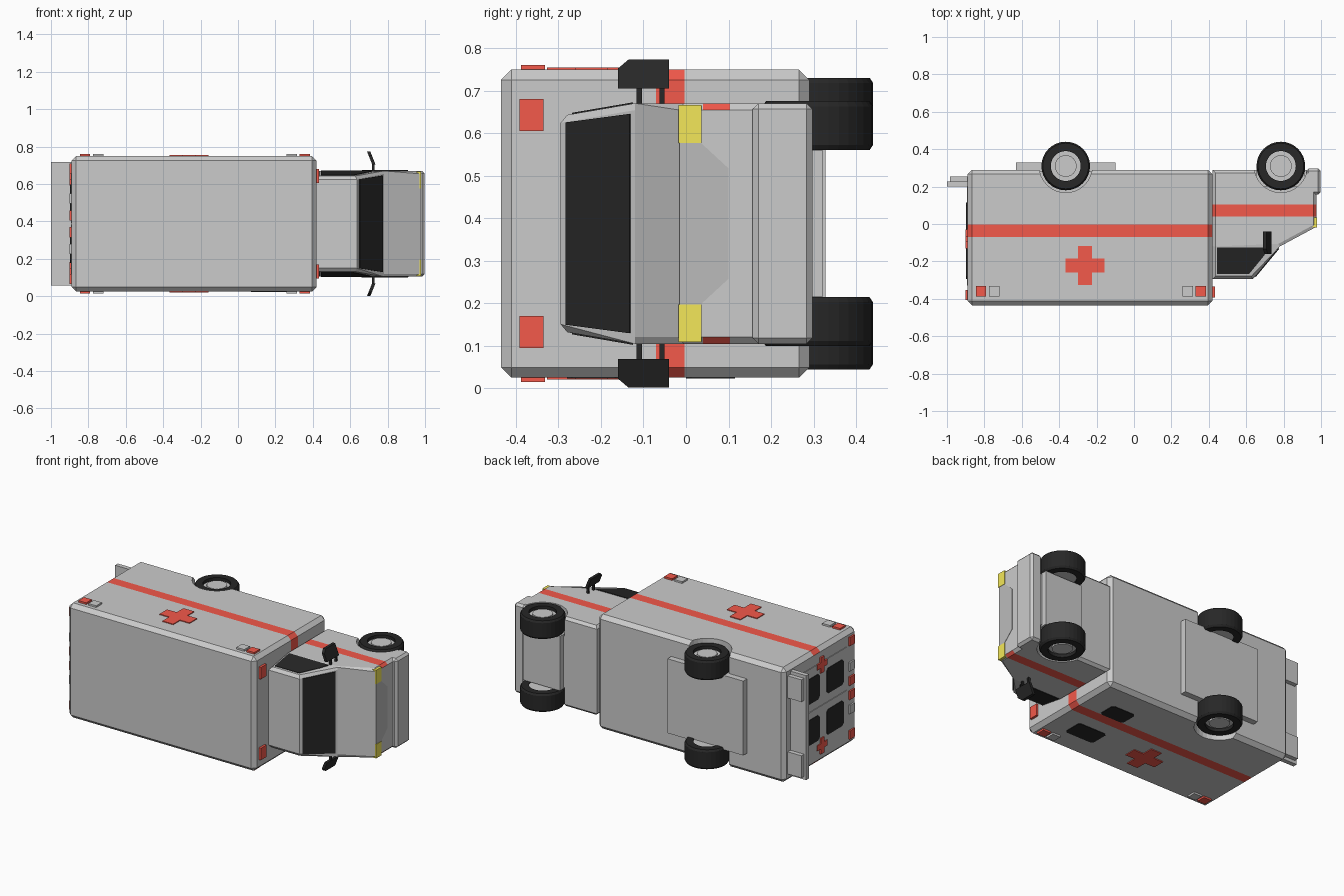
import bpy, bmesh, math
from mathutils import Vector, Matrix

if "Cube" in bpy.data.objects:
    bpy.data.objects.remove(bpy.data.objects["Cube"])

C = 0.387  # centre of the vehicle's width, along z (it lies on its side, roof towards -y)


def mat(name, r, g, b):
    m = bpy.data.materials.new(name)
    m.diffuse_color = (r, g, b, 1)
    m.use_nodes = True
    m.node_tree.nodes["Principled BSDF"].inputs["Base Color"].default_value = m.diffuse_color
    return m


GREY = mat("body_grey", 0.8, 0.8, 0.8)
RED = mat("red", 0.9, 0.1, 0.07)
BLACK = mat("black", 0.02, 0.02, 0.02)
YELLOW = mat("yellow", 0.9, 0.8, 0.1)
DARK = mat("grille_grey", 0.5, 0.5, 0.5)


def finish(name, bm, *mats):
    bmesh.ops.recalc_face_normals(bm, faces=bm.faces)
    me = bpy.data.meshes.new(name)
    bm.to_mesh(me)
    bm.free()
    for m in mats:
        if m:
            me.materials.append(m)
    ob = bpy.data.objects.new(name, me)
    bpy.context.collection.objects.link(ob)
    return ob


def prism(pts, vec):
    bm = bmesh.new()
    f = bm.faces.new([bm.verts.new(p) for p in pts])
    g = bmesh.ops.extrude_face_region(bm, geom=[f], use_keep_orig=True)
    vs = [v for v in g["geom"] if isinstance(v, bmesh.types.BMVert)]
    bmesh.ops.translate(bm, verts=vs, vec=vec)
    bmesh.ops.recalc_face_normals(bm, faces=bm.faces)
    return bm


def slab(name, pts, vec, m=None):
    return finish(name, prism(pts, vec), m)


def box_bm(x0, x1, y0, y1, z0, z1):
    return prism([(x0, y0, z0), (x1, y0, z0), (x1, y1, z0), (x0, y1, z0)], (0, 0, z1 - z0))


def box(name, x0, x1, y0, y1, z0, z1, m=None, bevel=0):
    bm = box_bm(x0, x1, y0, y1, z0, z1)
    if bevel:
        bmesh.ops.bevel(bm, geom=bm.edges[:], offset=bevel, segments=1, affect='EDGES')
    return finish(name, bm, m)


def cylinder(name, x, y, z0, z1, r, m=None, r2=None):
    bm = bmesh.new()
    bmesh.ops.create_cone(bm, cap_ends=True, segments=32, radius1=r, radius2=r2 or r, depth=abs(z1 - z0),
                          matrix=Matrix.Translation((x, y, (z0 + z1) / 2)))
    return finish(name, bm, m)


def stripe(bm, y0, y1, front):
    # split the shell at both stripe edges and colour the faces in between
    for y in (y0, y1):
        bmesh.ops.bisect_plane(bm, geom=bm.verts[:] + bm.edges[:] + bm.faces[:],
                               plane_co=(0, y, 0), plane_no=(0, 1, 0))
    bm.normal_update()
    for f in bm.faces:
        if y0 < f.calc_center_median().y < y1 and (abs(f.normal.z) > 0.5 or (front and f.normal.x > 0.5)):
            f.material_index = 1


def cross(a, b, r=0.105, w=0.0375):
    base = [(r, w), (w, w), (w, r)]
    pts = []
    for k in range(4):
        for p, q in ([(r, -w)] + base[:2]):
            c, s = round(math.cos(k * math.pi / 2)), round(math.sin(k * math.pi / 2))
            pts.append((a + p * c - q * s, b + p * s + q * c))
    return pts


def octagon(a0, a1, b0, b1, c):
    return [(a0 + c, b0), (a1 - c, b0), (a1, b0 + c), (a1, b1 - c),
            (a1 - c, b1), (a0 + c, b1), (a0, b1 - c), (a0, b0 + c)]


# Rear body
bm = box_bm(-0.89, 0.42, -0.435, 0.29, C - 0.362, C + 0.362)
bmesh.ops.bevel(bm, geom=bm.edges[:], offset=0.024, segments=1, affect='EDGES')
stripe(bm, -0.07, -0.003, True)
body = finish("rear_body", bm, GREY, RED)

# Cab, with sides leaning in above the waistline
W = 0.283


def half(y):
    return W - 0.03 * max(0, -0.12 - y) / 0.175


profile = [(0.42, 0.29), (0.975, 0.29), (0.975, -0.015), (0.78, -0.12), (0.635, -0.295), (0.42, -0.295)]
bm = prism([(x, y, C - W) for x, y in profile], (0, 0, 2 * W))
bmesh.ops.bisect_plane(bm, geom=bm.verts[:] + bm.edges[:] + bm.faces[:],
                       plane_co=(0, -0.12, 0), plane_no=(0, 1, 0))
for v in bm.verts:
    v.co.z = C + math.copysign(half(v.co.y), v.co.z - C)
bm.normal_update()
edges = [e for e in bm.edges if len(e.link_faces) == 2
         and (abs(e.link_faces[0].normal.z) > 0.9) != (abs(e.link_faces[1].normal.z) > 0.9)]
bmesh.ops.bevel(bm, geom=edges, offset=0.016, segments=1, affect='EDGES')
stripe(bm, 0.04, 0.103, False)
cab = finish("cab", bm, GREY, RED)

# Windscreen, grille and bumper
ws = [(0.647, -0.28, 0.238), (0.772, -0.13, 0.258)]
slab("windscreen", [(ws[0][0], ws[0][1], C - ws[0][2]), (ws[0][0], ws[0][1], C + ws[0][2]),
                    (ws[1][0], ws[1][1], C + ws[1][2]), (ws[1][0], ws[1][1], C - ws[1][2])],
     (0.004, -0.0033, 0), BLACK)
slab("grille", [(0.972, y, C + z) for y, z in
                [(-0.015, -0.19), (0.035, -0.19), (0.1, -0.13), (0.1, 0.13), (0.035, 0.19), (-0.015, 0.19)]],
     (0.005, 0, 0), DARK)
box("front_bumper", 0.92, 0.998, 0.157, 0.297, C - W, C + W, None, 0.014)

# Undercarriage and rear step
box("rear_chassis", -0.63, -0.10, 0.28, 0.328, C - 0.235, C + 0.235)
box("front_chassis", 0.655, 0.915, 0.2, 0.322, C - 0.172, C + 0.172)
box("rear_step", -1.0, -0.88, 0.2, 0.228, C - 0.33, C + 0.33)

for s, side in ((1, "left"), (-1, "right")):
    def Z(d):
        return C + s * d

    # Wheels with arches cut into the shells
    for pos, x, outer, inner, shell in (("rear", -0.365, 0.343, 0.22, body), ("front", 0.785, 0.288, 0.173, cab)):
        cut = cylinder(f"{pos}_{side}_arch_cutter", x, 0.31, Z(inner - 0.01), Z(0.45), 0.142)
        cut.hide_render = True
        cut.hide_set(True)
        mod = shell.modifiers.new("arch", 'BOOLEAN')
        mod.operation = 'DIFFERENCE'
        mod.solver = 'EXACT'
        mod.object = cut
        # tyre is a ring, the rim sits slightly recessed inside it
        bm = bmesh.new()
        rings = []
        for r, d in ((0.08, inner), (0.122, inner), (0.13, inner + 0.012), (0.13, outer - 0.012),
                     (0.122, outer), (0.08, outer)):
            rings.append([bm.verts.new((x + r * math.cos(a * math.pi / 16), 0.31 + r * math.sin(a * math.pi / 16), Z(d)))
                          for a in range(32)])
        for i in range(6):
            p, q = rings[i], rings[(i + 1) % 6]
            for j in range(32):
                k = (j + 1) % 32
                bm.faces.new((p[j], p[k], q[k], q[j]))
        tyre = finish(f"{pos}_{side}_tyre", bm, BLACK)
        for p in tyre.data.polygons:
            p.use_smooth = False
        cylinder(f"{pos}_{side}_rim", x, 0.31, Z(inner + 0.005), Z(outer - 0.02), 0.08)
        cylinder(f"{pos}_{side}_hub", x, 0.31, Z(outer - 0.03), Z(outer - 0.008), 0.058)

    # Side cross and marker lights
    slab(f"{side}_cross", [(x, y, Z(0.355)) for x, y in cross(-0.262, -0.222)], (0, 0, s * 0.012), RED)
    for i, (x, m) in enumerate(((-0.845, RED), (-0.775, None), (0.26, None), (0.33, RED))):
        box(f"{side}_marker_light_{i}", x, x + 0.055, -0.388, -0.332, Z(0.355), Z(0.373), m)
    box(f"{side}_front_marker", 0.41, 0.434, -0.392, -0.335, Z(0.218), Z(0.293), RED)

    # Headlamp
    box(f"{side}_headlamp", 0.955, 0.979, -0.018, 0.036, Z(0.19), Z(0.279), YELLOW)

    # Cab side window on the leaning side
    win = [(0.445, -0.125), (0.72, -0.125), (0.695, -0.17), (0.615, -0.268), (0.445, -0.268)]
    slab(f"{side}_cab_window", [(x, y, Z(half(y) - 0.004)) for x, y in win], (0, 0, s * 0.007), BLACK)

    # Door mirror: angled head on two stalks
    head = [(-0.16, 0.318), (-0.04, 0.318), (-0.04, 0.386), (-0.135, 0.386), (-0.16, 0.365)]
    slab(f"{side}_mirror_head", [(0.717 - (d - 0.318) * 0.4, y, Z(d)) for y, d in head], (0.018, 0, 0), BLACK)
    for i, y in enumerate((-0.11, -0.056)):
        box(f"{side}_mirror_stalk_{i}", 0.717, 0.731, y - 0.006, y + 0.006, Z(0.26), Z(0.325), BLACK)

    # Rear doors with windows, crosses and lamps
    box(f"{side}_rear_door", -0.894, -0.88, -0.33, 0.2, Z(0.004), Z(0.27))
    for i, y in enumerate((-0.295, -0.055)):
        pts = octagon(y, y + 0.17, 0.05, 0.21, 0.015)
        slab(f"{side}_rear_window_{i}", [(-0.89, a, Z(d)) for a, d in pts], (-0.007, 0, 0), BLACK)
    slab(f"{side}_rear_cross", [(-0.89, a, Z(d)) for a, d in cross(-0.08, 0.255, 0.05, 0.017)],
         (-0.01, 0, 0), RED)
    for i, (d, m) in enumerate(((0.045, RED), (0.135, None), (0.295, RED))):
        box(f"{side}_rear_lamp_{i}", -0.9, -0.88, -0.405, -0.352, Z(d - 0.027), Z(d + 0.027), m)
    box(f"{side}_step_pad", -0.985, -0.88, 0.228, 0.255, Z(0.17), Z(0.31))

# Two windows on one side only
for i, (x0, x1, y0, y1) in enumerate(((0.07, 0.27, -0.28, -0.155), (0.085, 0.25, 0.0, 0.115))):
    slab(f"body_window_{i}", [(x, y, C - 0.355) for x, y in octagon(x0, x1, y0, y1, 0.012)], (0, 0, -0.01), BLACK)
